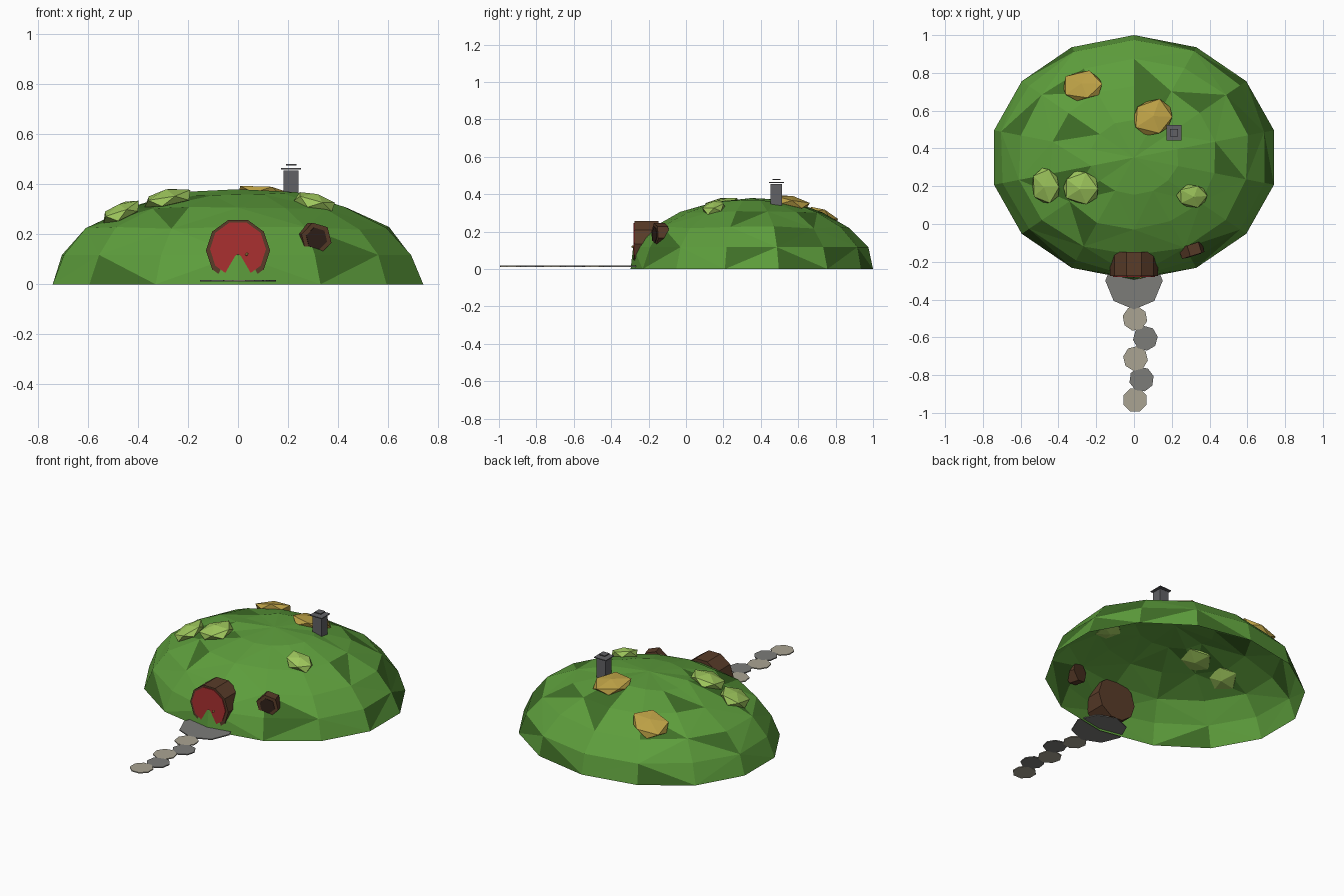
import bpy, bmesh, math, random
from mathutils import Vector, Matrix

if "Cube" in bpy.data.objects:
    bpy.data.objects.remove(bpy.data.objects["Cube"])

random.seed(4)

def mat(name, r, g, b):
    m = bpy.data.materials.new(name)
    m.diffuse_color = (r, g, b, 1)
    m.use_nodes = True
    m.node_tree.nodes["Principled BSDF"].inputs["Base Color"].default_value = m.diffuse_color
    return m

GRASS = mat("grass", 0.11, 0.34, 0.045)
DARK_GRASS = mat("dark_grass", 0.05, 0.16, 0.02)
LEAF = mat("light_leaf", 0.35, 0.58, 0.11)
STRAW = mat("straw", 0.5, 0.35, 0.06)
WOOD = mat("wood", 0.1, 0.045, 0.022)
PANE = mat("pane", 0.03, 0.015, 0.01)
RED = mat("red_paint", 0.4, 0.03, 0.03)
BRASS = mat("brass", 0.6, 0.45, 0.1)
STONE = mat("stone", 0.2, 0.2, 0.19)
SAND = mat("sandstone", 0.4, 0.37, 0.29)
BRICK = mat("chimney_stone", 0.12, 0.12, 0.13)

# Hill ellipsoid: centre and radii
C, RX, RY, RZ = Vector((0, 0.352, 0)), 0.76, 0.648, 0.38

def finish(bm, name, *mats):
    me = bpy.data.meshes.new(name)
    bm.to_mesh(me)
    bm.free()
    ob = bpy.data.objects.new(name, me)
    for m in mats:
        me.materials.append(m)
    bpy.context.collection.objects.link(ob)
    return ob

def prism(name, loc, r1, depth, sides, m, r2=None, rot=(0, 0, 0), spin=0.0):
    bm = bmesh.new()
    bmesh.ops.create_cone(bm, cap_ends=True, segments=sides, radius1=r1,
                          radius2=r1 if r2 is None else r2, depth=depth,
                          matrix=Matrix.Rotation(spin, 4, 'Z'))
    ob = finish(bm, name, m)
    ob.location, ob.rotation_euler = loc, rot
    return ob

# Hill: open half dome, 14 sides, faceted
bm = bmesh.new()
N = 14
rings = []
for i in range(5):
    a = math.radians(18 * i)
    ring = []
    for k in range(N):
        t = 2 * math.pi * k / N - math.pi / 2
        j = 1 + (random.uniform(-0.025, 0.02) if i else 0)
        if i == 1 and k == 0:
            j = 1.03
        dz = random.uniform(-0.008, 0.008) if i > 1 else 0
        ring.append(bm.verts.new((RX * math.cos(a) * math.cos(t) * j,
                                  C.y + RY * math.cos(a) * math.sin(t) * j,
                                  RZ * math.sin(a) + dz)))
    rings.append(ring)
top = bm.verts.new((0, C.y, RZ))
for i in range(4):
    for k in range(N):
        n = (k + 1) % N
        a, b, c, d = rings[i][k], rings[i][n], rings[i + 1][n], rings[i + 1][k]
        tris = ((a, b, c), (a, c, d)) if (i + k) % 2 else ((a, b, d), (b, c, d))
        for tri in tris:
            f = bm.faces.new(tri)
            f.material_index = int(random.random() < 0.16 and 0 < k < N - 1)
for k in range(N):
    bm.faces.new((rings[4][k], rings[4][(k + 1) % N], top))
finish(bm, "hill", GRASS, DARK_GRASS)

# Round door with frame and knob
FACE = (math.pi / 2, 0, 0)
prism("door_frame", (0, -0.212, 0.135), 0.128, 0.128, 10, WOOD, rot=FACE, spin=math.pi / 2)
prism("door", (0, -0.272, 0.14), 0.112, 0.018, 10, RED, rot=FACE, spin=math.pi / 2)
bm = bmesh.new()
bmesh.ops.create_icosphere(bm, subdivisions=1, radius=0.007)
finish(bm, "door_knob", BRASS).location = (0.035, -0.285, 0.12)

# Side window, turned to follow the hill
yaw = 0.3
out = Vector((math.sin(yaw), -math.cos(yaw), 0))
wc = Vector((0.305, -0.138, 0.183))
wrot = (math.pi / 2, 0, yaw)
prism("window_frame", wc, 0.065, 0.06, 6, WOOD, rot=wrot, spin=0.25)
prism("window_pane", wc + out * 0.03, 0.045, 0.006, 6, PANE, rot=wrot, spin=0.25)

# Chimney with two thin cap plates
S = math.sqrt(0.5)
for name, z, w, d in (("chimney", 0.39, 0.06, 0.13), ("chimney_cap", 0.462, 0.08, 0.005),
                      ("chimney_cap_top", 0.478, 0.042, 0.005)):
    prism(name, (0.212, 0.483, z), w * S, d, 4, BRICK, spin=math.pi / 4)

# Flattened bushes lying on the slope
bushes = [("straw_bush", -0.27, 0.73, 0.12, 0.095, STRAW), ("straw_bush", 0.1, 0.565, 0.12, 0.105, STRAW),
          ("leaf_bush", -0.465, 0.2, 0.088, 0.105, LEAF), ("leaf_bush", -0.28, 0.19, 0.105, 0.095, LEAF),
          ("leaf_bush", 0.31, 0.15, 0.092, 0.068, LEAF)]
for name, x, y, sx, sy, m in bushes:
    u, v = x / RX, (y - C.y) / RY
    z = RZ * math.sqrt(1 - u * u - v * v)
    normal = Vector((u / RX, v / RY, z / RZ ** 2))
    tilt = Vector((0, 0, 1)).rotation_difference(normal.normalized())
    bm = bmesh.new()
    bmesh.ops.create_icosphere(bm, subdivisions=1, radius=1)
    for p in bm.verts:
        p.co *= random.uniform(0.92, 1.1)
        p.co = Vector((p.co.x * sx, p.co.y * sy, p.co.z * 0.034))
    ob = finish(bm, name, m)
    ob.rotation_mode = 'QUATERNION'
    ob.rotation_quaternion = tilt
    ob.location = (x, y, z + 0.004)

# Doorstep and stepping stones
prism("doorstep", (0, -0.3, 0.015), 0.152, 0.006, 8, STONE)
for i, (x, y) in enumerate(((0.005, -0.5), (0.06, -0.605), (0.008, -0.712), (0.04, -0.822), (0.005, -0.932))):
    prism("stepping_stone", (x, y, 0.015), 0.066, 0.006, 8, STONE if i % 2 else SAND,
          spin=random.uniform(0, 0.7))
